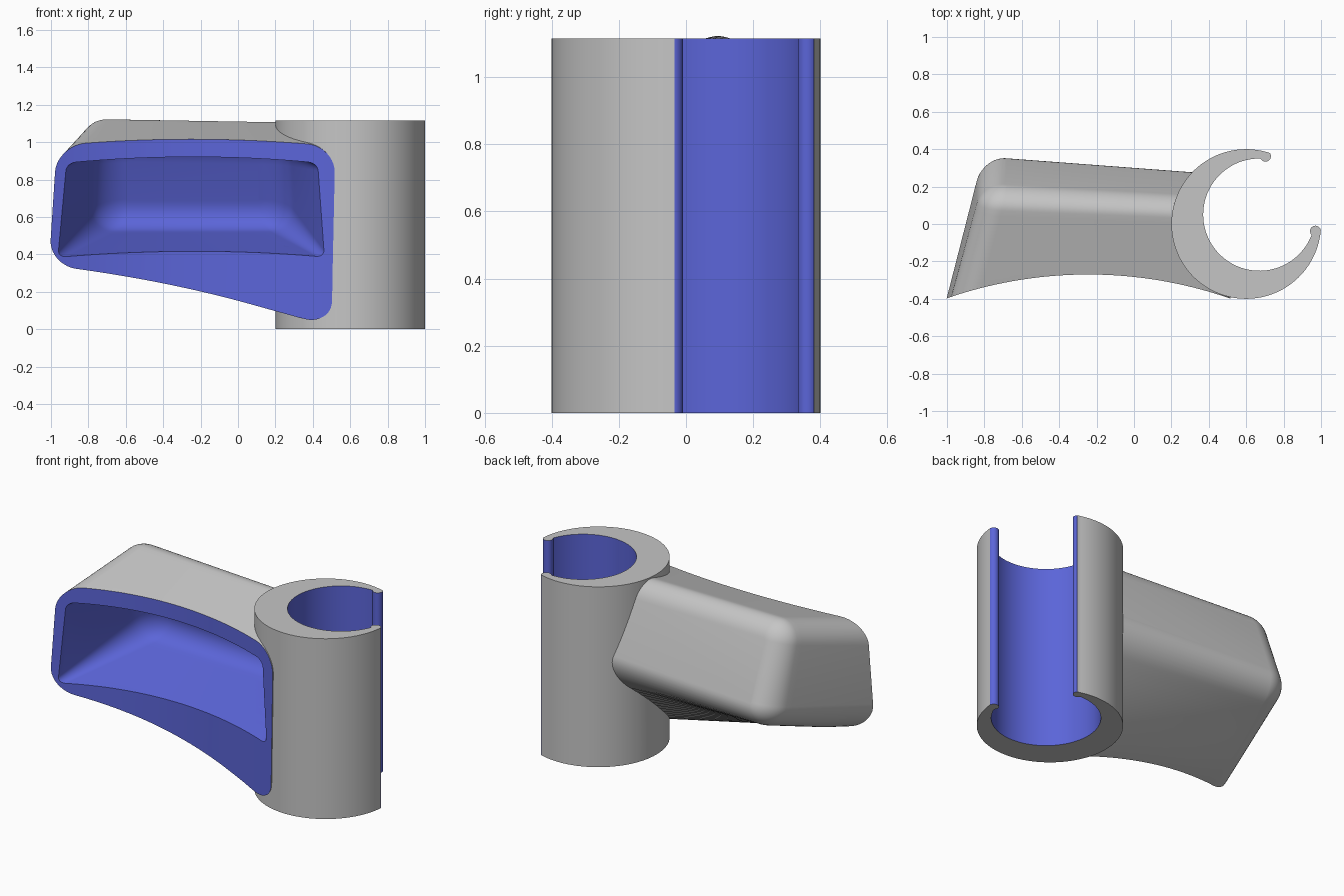
import bpy, bmesh, math
from mathutils import Vector

if "Cube" in bpy.data.objects:
    bpy.data.objects.remove(bpy.data.objects["Cube"])


def material(name, rgb):
    m = bpy.data.materials.new(name)
    m.diffuse_color = (*rgb, 1)
    m.use_nodes = True
    m.node_tree.nodes["Principled BSDF"].inputs["Base Color"].default_value = m.diffuse_color
    return m


GREY = material("light_grey", (0.56, 0.56, 0.56))
BLUE = material("blue", (0.105, 0.13, 0.69))


def make_object(name, bm, mats):
    bmesh.ops.recalc_face_normals(bm, faces=bm.faces)
    me = bpy.data.meshes.new(name)
    bm.to_mesh(me)
    bm.free()
    for m in mats:
        me.materials.append(m)
    ob = bpy.data.objects.new(name, me)
    bpy.context.collection.objects.link(ob)
    return ob


def rounded_quad(corners, r, d, n=10):
    """Ring of points: four corners rounded by r, after insetting by d."""
    pts = []
    for i, p in enumerate(corners):
        u = (corners[i - 1] - p).normalized()
        v = (corners[(i + 1) % 4] - p).normalized()
        q = p + (u + v) * d
        for k in range(n + 1):
            a = math.pi / 2 * k / n
            pts.append(q + u * r * (1 - math.sin(a)) + v * r * (1 - math.cos(a)))
    return pts


def horn_solid(name, front, back, r0, r1, fillet, mat, sag=0):
    """Loft from front quad to back quad with a filleted back end."""
    front = [Vector(p) for p in front]
    back = [Vector(p) for p in back]
    f = fillet / 0.7
    stations = [(-0.25 + (1.25 - f) * i / 20, 0) for i in range(20)]
    for k in range(11):
        a = math.pi / 2 * k / 10
        stations.append((1 - f * (1 - math.sin(a)), fillet * (1 - math.cos(a))))
    bm = bmesh.new()
    rings = []
    for t, d in stations:
        quad = [p.lerp(q, t) for p, q in zip(front, back)]
        quad[1].z -= sag * max(t, 0) * (1 - t) ** 2   # hollow underside on the right
        r = r0 + (r1 - r0) * max(t, 0)
        r = max(r - d, 0.012)
        rings.append([bm.verts.new(p) for p in rounded_quad(quad, r, d)])
    for a, b in zip(rings, rings[1:]):
        for i in range(len(a)):
            j = (i + 1) % len(a)
            bm.faces.new((a[i], a[j], b[j], b[i]))
    bm.faces.new(rings[0])
    bm.faces.new(rings[-1])
    return make_object(name, bm, [mat])


def arc(cx, cy, r, a0, a1, n):
    return [(cx + r * math.cos(math.radians(a0 + (a1 - a0) * i / n)),
             cy + r * math.sin(math.radians(a0 + (a1 - a0) * i / n)))
            for i in range(n + 1)]


def extrude_profile(name, pts, z0, z1, mats, blue_from=None):
    """Prism from a profile; sides from index blue_from on use slot 1."""
    bm = bmesh.new()
    lo = [bm.verts.new((x, y, z0)) for x, y in pts]
    hi = [bm.verts.new((x, y, z1)) for x, y in pts]
    bm.faces.new(lo)
    bm.faces.new(hi)
    for i in range(len(pts)):
        j = (i + 1) % len(pts)
        face = bm.faces.new((lo[i], lo[j], hi[j], hi[i]))
        if blue_from is not None and i >= blue_from:
            face.material_index = 1
    return make_object(name, bm, mats)


def cut(ob, cutter):
    mod = ob.modifiers.new("cut", 'BOOLEAN')
    mod.operation = 'DIFFERENCE'
    mod.solver = 'EXACT'
    mod.material_mode = 'TRANSFER'
    mod.object = cutter
    bpy.context.view_layer.objects.active = ob
    bpy.ops.object.modifier_apply(modifier=mod.name)


# C-shaped clip with rounded lips at the opening
outer = arc(0.6, 0, 0.4, 72, 354.8, 90)
profile = (outer
           + arc(0.970, -0.038, 0.029, 8, 225, 14)
           + arc(0.67, 0.05, 0.30, -20, -271, 80)
           + arc(0.703, 0.362, 0.029, 205, 400, 14))
clip = extrude_profile("clip", profile, 0, 1.115, [GREY, BLUE], len(outer))

# Horn body, corners in order bottom left, bottom right, top right, top left
horn = horn_solid(
    "horn",
    [(-1.008, -0.39, 0.342), (0.50, -0.39, 0.022), (0.518, -0.39, 0.98), (-0.97, -0.39, 0.98)],
    [(-0.81, 0.398, 0.57), (0.45, 0.298, 0.57), (0.42, 0.11, 1.125), (-0.81, 0.172, 1.150)],
    0.14, 0.13, 0.12, GREY, sag=0.6)

# Cutters: mouth cavity, curved front, clip bore
cavity = horn_solid(
    "cavity_cutter",
    [(-0.965, -0.39, 0.383), (0.465, -0.39, 0.383), (0.435, -0.39, 0.882), (-0.925, -0.39, 0.882)],
    [(-0.74, 0.25, 0.555), (0.26, 0.21, 0.555), (0.24, 0.03, 1.02), (-0.73, 0.07, 1.03)],
    0.035, 0.15, 0.14, BLUE)
front = extrude_profile("front_cutter", arc(-0.245, -2.578, 2.308, 0, 359, 359), -1, 2, [BLUE])
bore = extrude_profile("bore_cutter", arc(0.67, 0.05, 0.305, 0, 357, 119), -1, 2, [BLUE])

for cutter in (front, cavity, bore):
    cut(horn, cutter)
cut(clip, cavity)
for cutter in (front, cavity, bore):
    bpy.data.objects.remove(cutter)

# Smooth shading with crisp edges
bpy.ops.object.select_all(action='DESELECT')
for ob in (clip, horn):
    ob.select_set(True)
bpy.context.view_layer.objects.active = horn
bpy.ops.object.shade_smooth_by_angle(angle=math.radians(30))
